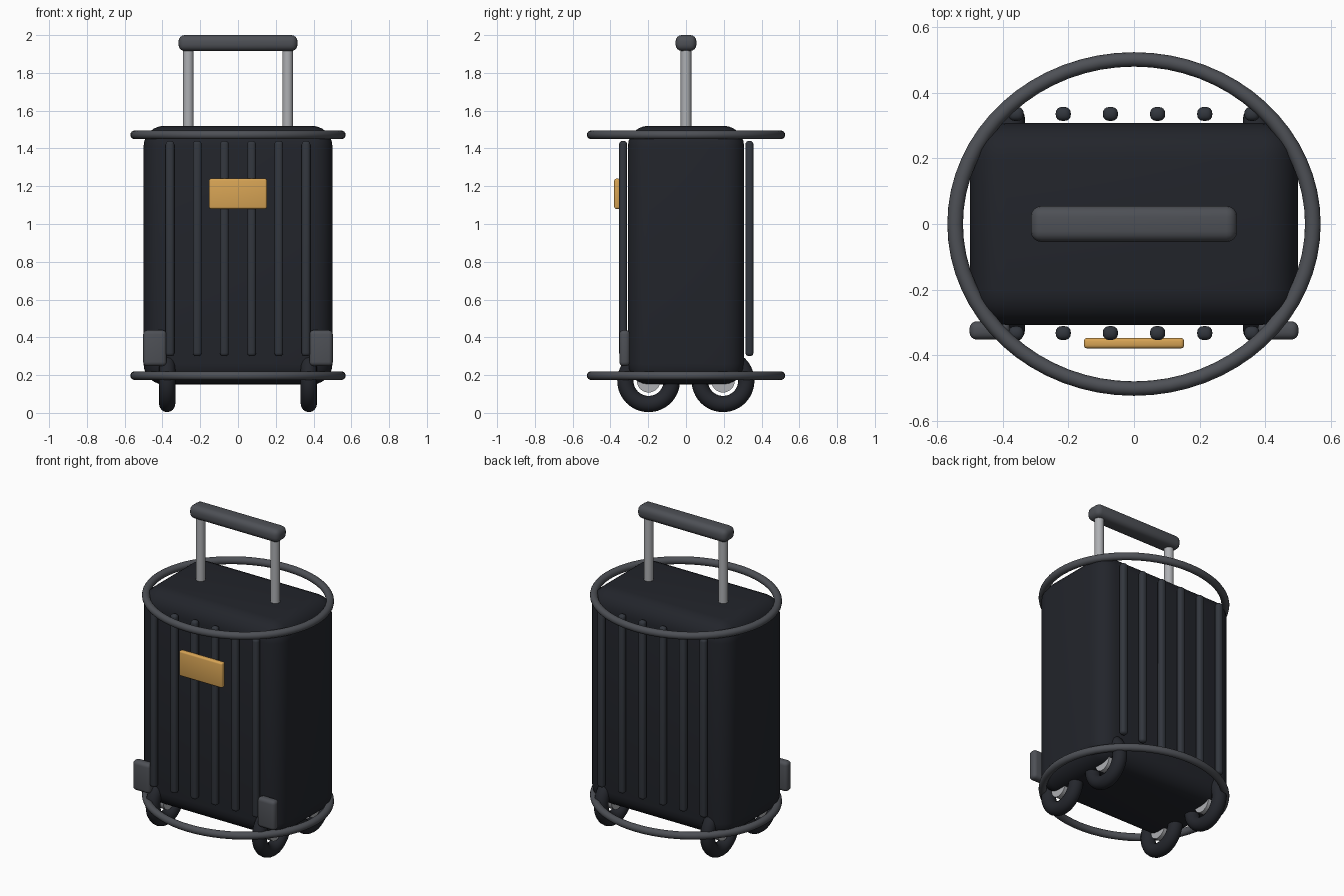
import bpy, math

if "Cube" in bpy.data.objects:
    bpy.data.objects.remove(bpy.data.objects["Cube"])


def material(name, rgb):
    m = bpy.data.materials.new(name)
    m.diffuse_color = (*rgb, 1)
    m.use_nodes = True
    m.node_tree.nodes["Principled BSDF"].inputs["Base Color"].default_value = m.diffuse_color
    return m


SHELL = material("shell_black", (0.016, 0.018, 0.024))
RIB = material("rib_slate", (0.032, 0.037, 0.047))
RUBBER = material("rubber_black", (0.018, 0.02, 0.026))
TRIM = material("trim_grey", (0.075, 0.08, 0.092))
METAL = material("metal", (0.42, 0.43, 0.45))
BRASS = material("brass", (0.68, 0.37, 0.09))


def finish(name, mat):
    o = bpy.context.object
    o.name = name
    o.data.materials.append(mat)
    bpy.ops.object.shade_smooth_by_angle(angle=math.radians(40))
    return o


def rounded_box(name, loc, size, bevel, mat, segments=4):
    bpy.ops.mesh.primitive_cube_add(size=1, location=loc)
    o = bpy.context.object
    o.scale = size
    bpy.ops.object.transform_apply(location=False, rotation=False, scale=True)
    b = o.modifiers.new("bevel", 'BEVEL')
    b.width, b.segments = bevel, segments
    bpy.ops.object.modifier_apply(modifier=b.name)
    return finish(name, mat)


def cylinder(name, loc, radius, depth, mat, rot=(0, 0, 0)):
    bpy.ops.mesh.primitive_cylinder_add(vertices=32, radius=radius, depth=depth,
                                        location=loc, rotation=rot)
    return finish(name, mat)


def torus(name, loc, major, minor, mat, rot=(0, 0, 0), scale=(1, 1, 1)):
    bpy.ops.mesh.primitive_torus_add(major_radius=major, minor_radius=minor,
                                     major_segments=64, minor_segments=16,
                                     location=loc, rotation=rot)
    bpy.context.object.scale = scale
    return finish(name, mat)


# Main shell
rounded_box("case_body", (0, 0, 0.835), (1.0, 0.616, 1.37), 0.11, SHELL, 6)

# Vertical ribs, front and back
for side, y in (("front", -0.333), ("back", 0.336)):
    for i in range(6):
        x = -0.36 + i * 0.144
        rounded_box(f"{side}_rib_{i + 1}", (x, y, 0.87), (0.046, 0.042, 1.14),
                    0.018, RIB)

# Oval bumper rings
for name, z in (("lower_ring", 0.197), ("upper_ring", 1.472)):
    torus(name, (0, 0, z), 0.525, 0.023, TRIM, scale=(1.04, 0.957, 1))

# Telescopic handle
rounded_box("handle_grip", (0, 0, 1.958), (0.63, 0.11, 0.084), 0.033, TRIM)

QUARTER = (0, math.pi / 2, 0)
for side, s in (("left", -1), ("right", 1)):
    cylinder(f"{side}_handle_pole", (s * 0.263, 0, 1.68), 0.028, 0.52, METAL)
    # Corner guards on the front
    rounded_box(f"{side}_corner_guard", (s * 0.44, -0.325, 0.343),
                (0.124, 0.056, 0.19), 0.022, TRIM)
    # Wheels with hubs
    for end, y in (("front", -0.198), ("back", 0.196)):
        loc = (s * 0.375, y, 0.17)
        torus(f"{end}_{side}_tyre", loc, 0.123, 0.043, RUBBER, QUARTER)
        cylinder(f"{end}_{side}_hub", loc, 0.062, 0.06, METAL, QUARTER)

# Front name plate
rounded_box("front_plate", (0, -0.364, 1.16), (0.306, 0.032, 0.16), 0.01, BRASS, 3)
